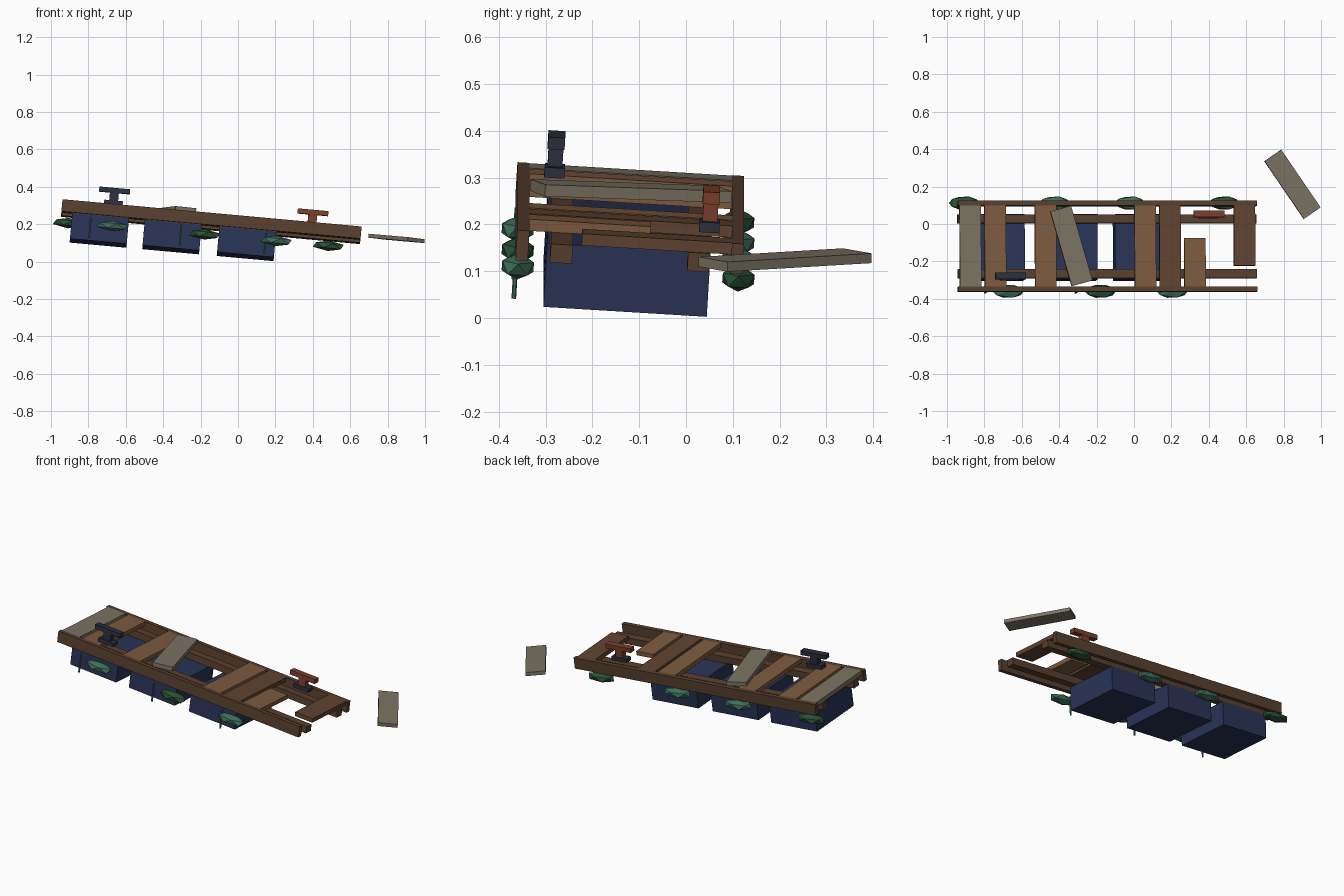
import bpy, math
from mathutils import Matrix, Vector

if "Cube" in bpy.data.objects:
    bpy.data.objects.remove(bpy.data.objects["Cube"])

# Local dock frame: z = 0 is the deck top, tilted as the dock lists in the water
DOCK = (Matrix.Translation((-0.14, -0.118, 0.2457))
        @ Matrix.Rotation(math.radians(5.2), 4, 'Y')
        @ Matrix.Rotation(math.radians(-3.5), 4, 'X'))


def material(name, rgb):
    m = bpy.data.materials.new(name)
    m.diffuse_color = (*rgb, 1)
    m.use_nodes = True
    m.node_tree.nodes["Principled BSDF"].inputs["Base Color"].default_value = m.diffuse_color
    return m


BEAM = material("beam_wood", (0.10, 0.052, 0.028))
TAN = material("tan_wood", (0.21, 0.105, 0.05))
BROWN = material("brown_wood", (0.12, 0.058, 0.03))
GREY = material("weathered_wood", (0.20, 0.175, 0.125))
NAVY = material("float_blue", (0.022, 0.034, 0.095))
IRON = material("dark_iron", (0.025, 0.03, 0.05))
RUST = material("rust", (0.20, 0.05, 0.025))
GREEN = material("dark_weed", (0.022, 0.085, 0.035))
TEAL = material("pale_weed", (0.05, 0.16, 0.105))


def finish(name, mat, matrix):
    ob = bpy.context.object
    ob.name = name
    ob.data.materials.append(mat)
    ob.matrix_world = matrix
    return ob


def box(name, center, size, mat, rot=Matrix(), frame=DOCK):
    bpy.ops.mesh.primitive_cube_add(size=1)
    bpy.context.object.data.transform(Matrix.Diagonal((*size, 1)))
    return finish(name, mat, frame @ Matrix.Translation(center) @ rot)


# Side beams and the stringers under the deck
for side, y in (("front", -0.23), ("back", 0.23)):
    box(side + "_side_beam", (0, y, -0.0325), (1.606, 0.026, 0.065), BEAM)
for side, y in (("front", -0.146), ("back", 0.148)):
    box(side + "_stringer", (0, y, -0.045), (1.604, 0.047, 0.04), BEAM)

# Deck planks: x centre, y from, y to, material
planks = [(-0.737, -0.217, 0.217, GREY), (-0.603, -0.217, 0.217, TAN),
          (-0.333, -0.217, 0.217, TAN), (0.202, -0.217, 0.217, TAN),
          (0.335, -0.217, 0.217, BROWN), (0.468, -0.217, 0.043, TAN),
          (0.735, -0.104, 0.217, BROWN)]
for i, (x, y0, y1, mat) in enumerate(planks):
    box(f"deck_plank_{i + 1}", (x, (y0 + y1) / 2, -0.0125),
        (0.115, y1 - y0, 0.025), mat)

# Plank that has come loose on the deck, and one that drifted away
box("skewed_plank", (-0.197, 0, 0.008), (0.115, 0.415, 0.025), GREY,
    Matrix.Rotation(math.radians(15.7), 4, 'Z'))
drift = (Matrix.Translation((0.847, 0.212, 0.124))
         @ Matrix.Rotation(math.radians(6.3), 4, 'Y')
         @ Matrix.Rotation(math.radians(-0.9), 4, 'X')
         @ Matrix.Rotation(math.radians(34.4), 4, 'Z'))
box("drifting_plank", (0, 0, 0), (0.109, 0.374, 0.021), GREY, frame=drift)

# Floats
for i, x in enumerate((-0.592, -0.202, 0.198)):
    box(f"float_{i + 1}", (x, 0, -0.1335), (0.305, 0.35, 0.137), NAVY)

# Mooring cleats: base, post and crossbar
for name, x, y, mat in (("front_cleat", -0.53, -0.164, IRON),
                        ("back_cleat", 0.537, 0.168, RUST)):
    box(name + "_base", (x, y, 0.011), (0.10, 0.043, 0.022), IRON)
    box(name + "_post", (x, y, 0.043), (0.048, 0.032, 0.042), mat)
    box(name + "_bar", (x, y, 0.077), (0.165, 0.036, 0.026), mat)

# Weed clumps along both sides
clumps = [(-0.525, -0.235, -0.118, TEAL), (-0.03, -0.235, -0.118, GREEN),
          (0.355, -0.235, -0.118, TEAL), (-0.76, 0.236, -0.095, GREEN),
          (-0.275, 0.236, -0.095, TEAL), (0.13, 0.236, -0.095, TEAL),
          (0.635, 0.236, -0.09, GREEN)]
for i, (x, y, z, mat) in enumerate(clumps):
    bpy.ops.mesh.primitive_ico_sphere_add(subdivisions=1, radius=1)
    bpy.context.object.data.transform(Matrix.Diagonal((0.092, 0.04, 0.028, 1)))
    finish(f"weed_clump_{i + 1}", mat, DOCK @ Matrix.Translation((x, y, z)))

# Hanging weed strands on the front
for i, x in enumerate((-0.643, -0.158, 0.297)):
    bpy.ops.mesh.primitive_cylinder_add(vertices=6, radius=0.005, depth=0.11)
    finish(f"weed_strand_{i + 1}", TEAL,
           DOCK @ Matrix.Translation((x, -0.239, -0.138)))
